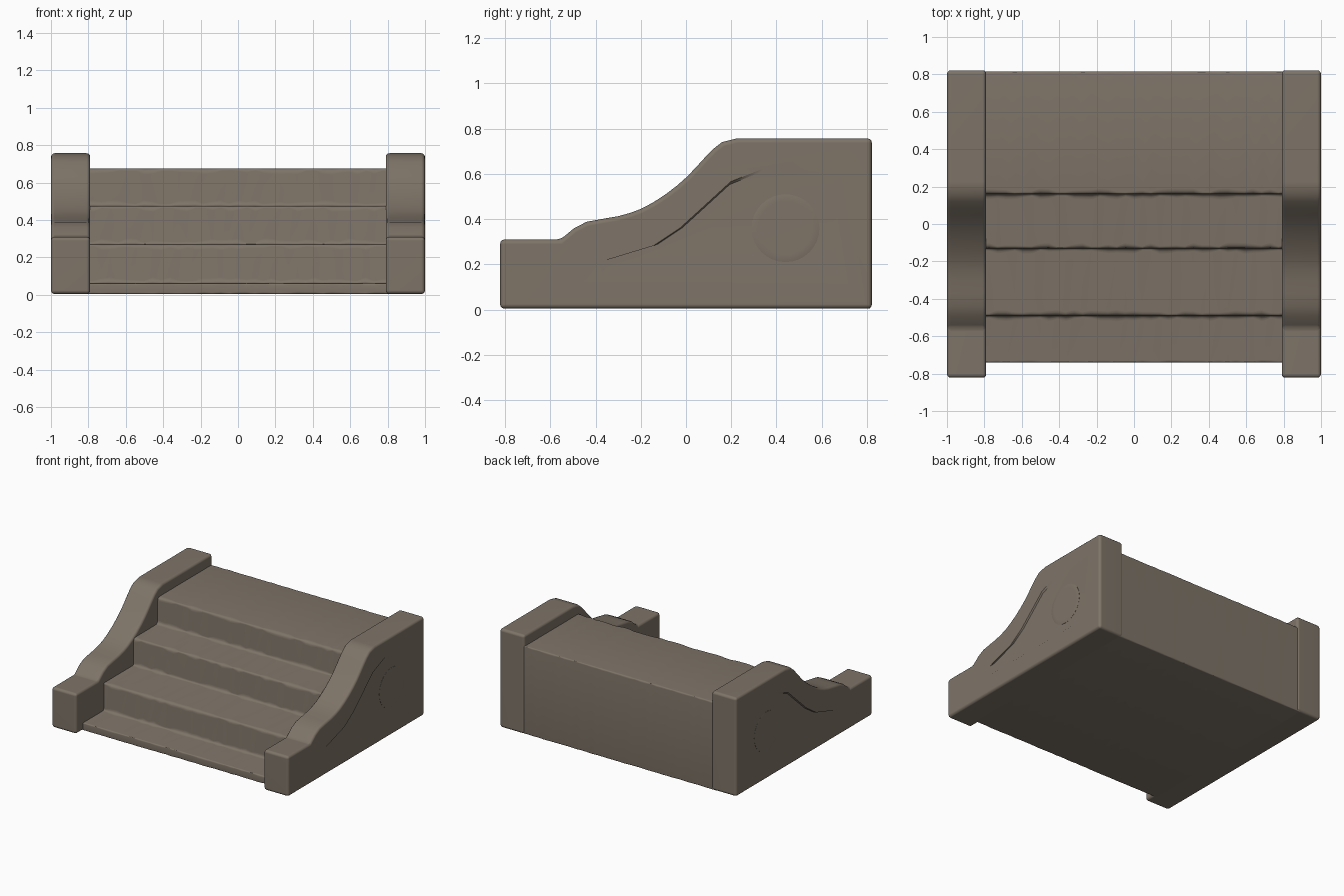
import bpy, bmesh, math, random
from mathutils import Vector

if "Cube" in bpy.data.objects:
    bpy.data.objects.remove(bpy.data.objects["Cube"])

random.seed(4)
stone = bpy.data.materials.new("warm grey stone")
stone.diffuse_color = (0.21, 0.175, 0.138, 1)
stone.use_nodes = True
stone.node_tree.nodes["Principled BSDF"].inputs["Base Color"].default_value = stone.diffuse_color
BASE = 0.004


def make_object(name, bm):
    bmesh.ops.recalc_face_normals(bm, faces=bm.faces[:])
    mesh = bpy.data.meshes.new(name)
    bm.to_mesh(mesh)
    bm.free()
    ob = bpy.data.objects.new(name, mesh)
    bpy.context.collection.objects.link(ob)
    mesh.materials.append(stone)
    return ob


def loft(sections):
    """Skin a list of closed outlines and cap both ends."""
    bm = bmesh.new()
    rings = [[bm.verts.new(p) for p in s] for s in sections]
    n = len(rings[0])
    for a, b in zip(rings, rings[1:]):
        for i in range(n):
            j = (i + 1) % n
            bm.faces.new((a[i], a[j], b[j], b[i]))
    bm.faces.new(rings[0])
    bm.faces.new(rings[-1])
    return bm


def section(x, pts, scale=1.0):
    cy = sum(p[0] for p in pts) / len(pts)
    cz = sum(p[1] for p in pts) / len(pts)
    return [(x, cy + (y - cy) * scale, cz + (z - cz) * scale) for y, z in pts]


def smooth(ob, angle):
    bpy.ops.object.select_all(action='DESELECT')
    ob.select_set(True)
    bpy.context.view_layer.objects.active = ob
    bpy.ops.object.shade_smooth_by_angle(angle=math.radians(angle))


def apply(ob, mod):
    bpy.context.view_layer.objects.active = ob
    bpy.ops.object.modifier_apply(modifier=mod.name)


# Steps: worn, unevenly rounded corners along the width
corners = [(-0.74, BASE), (-0.74, 0.062), (-0.49, 0.062), (-0.49, 0.27),
           (-0.13, 0.27), (-0.13, 0.475), (0.16, 0.475), (0.16, 0.675),
           (0.815, 0.675), (0.815, BASE)]


def worn_profile(x):
    out = []
    for i, c in enumerate(corners):
        p = Vector(c)
        a = (Vector(corners[i - 1]) - p).normalized()
        b = (Vector(corners[(i + 1) % len(corners)]) - p).normalized()
        r = random.uniform(0.01, 0.032) if 2 <= i <= 7 else random.uniform(0.006, 0.014)
        for k in range(5):
            t = k / 4
            q = p + a * r * (1 - t) ** 2 + b * r * t ** 2
            out.append((x, q.x, q.y))
    return out


steps = make_object("steps", loft([worn_profile(-0.82 + 1.64 * i / 36) for i in range(37)]))
smooth(steps, 50)

# Side wall with a swept top edge
outline = [(-0.822, BASE), (0.822, BASE), (0.822, 0.757), (0.225, 0.757),
           (0.16, 0.741), (0.12, 0.71), (0.083, 0.672), (0.045, 0.63),
           (0.005, 0.588), (-0.04, 0.548), (-0.09, 0.51), (-0.145, 0.474),
           (-0.20, 0.445), (-0.245, 0.428), (-0.30, 0.413), (-0.37, 0.401),
           (-0.44, 0.388), (-0.495, 0.36), (-0.555, 0.31), (-0.822, 0.31)]
wall = make_object("side_walls", loft([section(0.79, outline), section(1.0, outline)]))
bev = wall.modifiers.new("bevel", 'BEVEL')
bev.width = 0.02
bev.segments = 3
bev.limit_method = 'ANGLE'
apply(wall, bev)

# Shallow sunken panel on the outer face
panel = [(-0.38, 0.14), (0.70, 0.14), (0.70, 0.63), (0.35, 0.63), (0.20, 0.57),
         (0.08, 0.46), (-0.03, 0.36), (-0.15, 0.28), (-0.38, 0.21)]
cutter = make_object("panel_cutter", loft([section(0.989, panel, 0.91), section(1.011, panel, 1.05)]))
cutter.hide_render = True
cut = wall.modifiers.new("panel", 'BOOLEAN')
cut.operation = 'DIFFERENCE'
cut.solver = 'EXACT'
cut.object = cutter
apply(wall, cut)
bpy.data.objects.remove(cutter)
smooth(wall, 38)

# Low round boss inside the panel
circle = [(0.44 + 0.15 * math.cos(math.tau * i / 32), 0.36 + 0.15 * math.sin(math.tau * i / 32))
          for i in range(32)]
boss = make_object("panel_bosses", loft([section(0.985, circle), section(0.990, circle),
                                         section(0.995, circle, 0.8)]))
smooth(boss, 40)

# Repeat on the left side
for ob in (wall, boss):
    ob.modifiers.new("mirror", 'MIRROR').use_axis[0] = True
    wn = ob.modifiers.new("normals", 'WEIGHTED_NORMAL')
    wn.keep_sharp = True
